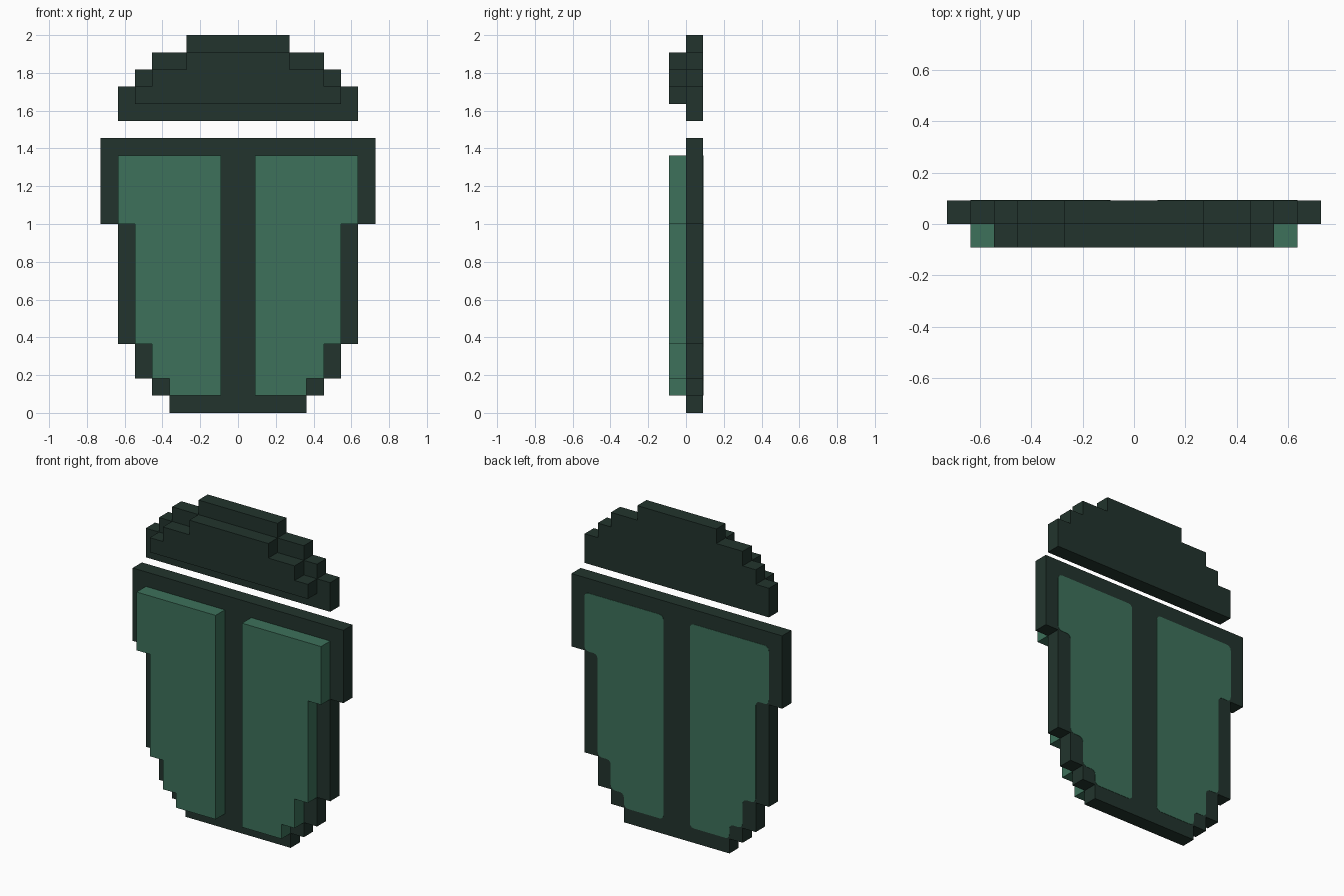
import bpy
import bmesh

if "Cube" in bpy.data.objects:
    bpy.data.objects.remove(bpy.data.objects["Cube"])

U = 1 / 11  # one block of the stepped design


def material(name, rgb):
    m = bpy.data.materials.new(name)
    m.diffuse_color = (*rgb, 1)
    m.use_nodes = True
    m.node_tree.nodes["Principled BSDF"].inputs["Base Color"].default_value = m.diffuse_color
    return m


DARK = material("dark green", (0.0159, 0.0343, 0.0262))
GREEN = material("mid green", (0.0467, 0.1651, 0.1046))


def stepped_slab(name, rows, top, y0, y1, mat, inner=None, side=1, rounding=0):
    """Extrude a stepped outline. rows = (bottom z, outer x) in blocks.
    With inner set, the left edge is straight; otherwise it mirrors the right."""
    tops = [r[0] for r in rows[1:]] + [top]
    right = []
    for (z, x), z_top in zip(rows, tops):
        right += [(x, z), (x, z_top)]
    if inner is None:
        left = [(-x, z) for x, z in reversed(right)]
    else:
        left = [(inner, top), (inner, rows[0][0])]
    bm = bmesh.new()
    face = bm.faces.new([bm.verts.new((side * x * U, y0 * U, z * U)) for x, z in right + left])
    ext = bmesh.ops.extrude_face_region(bm, geom=[face], use_keep_orig=True)
    moved = [g for g in ext["geom"] if isinstance(g, bmesh.types.BMVert)]
    bmesh.ops.translate(bm, verts=moved, vec=(0, (y1 - y0) * U, 0))
    if rounding:
        depth_edges = [e for e in bm.edges
                       if abs(e.verts[0].co.y - e.verts[1].co.y) > 1e-5]
        bmesh.ops.bevel(bm, geom=depth_edges, offset=rounding * U, segments=3,
                        profile=0.5, affect='EDGES')
    bmesh.ops.recalc_face_normals(bm, faces=bm.faces)
    mesh = bpy.data.meshes.new(name)
    bm.to_mesh(mesh)
    bm.free()
    mesh.materials.append(mat)
    obj = bpy.data.objects.new(name, mesh)
    bpy.context.collection.objects.link(obj)
    return obj


# Head: back layer and smaller raised front layer
stepped_slab("head_back", [(17, 7), (19, 6), (20, 5), (21, 3)], 22, 0, 1, DARK)
stepped_slab("head_front", [(18, 6), (19, 5), (20, 3)], 21, -1, 0, DARK)

# Body base plate
stepped_slab("body_base", [(0, 4), (1, 5), (2, 6), (4, 7), (11, 8)], 16, 0, 1, DARK)

# Raised wing cases in front, thin rounded panels of the same outline behind
WING = [(1, 4), (2, 5), (4, 6), (11, 7)]
for side, label in ((1, "right"), (-1, "left")):
    stepped_slab("wing_case_" + label, WING, 15, -1, 0, GREEN, 1, side)
    stepped_slab("back_panel_" + label, WING, 15, 0.97, 1.02, GREEN, 1, side, 0.3)
